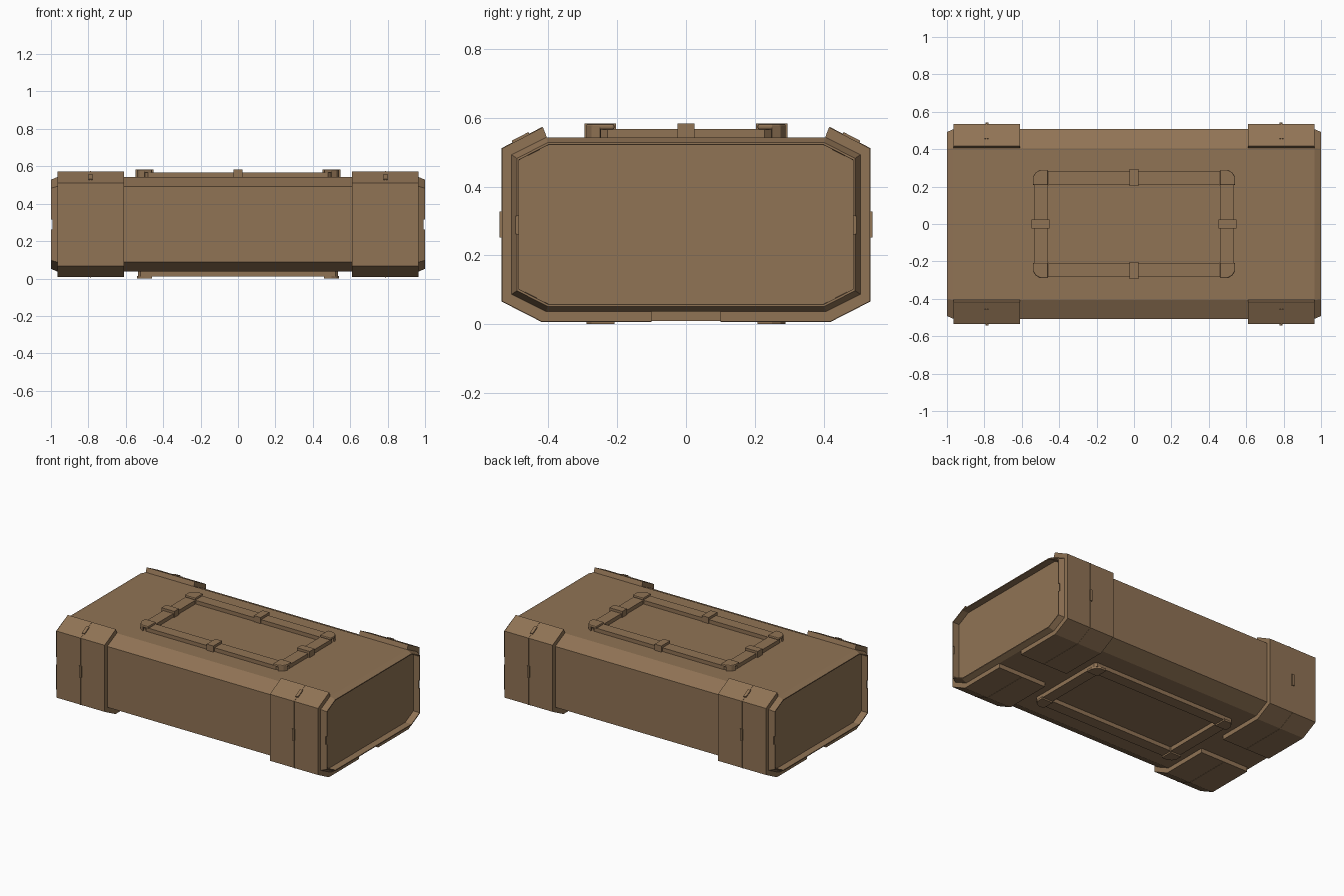
import bpy, bmesh
from mathutils import Vector

cube = bpy.data.objects.get("Cube")
if cube:
    bpy.data.objects.remove(cube, do_unlink=True)

# Single paint colour
COLOR = (0.28, 0.172, 0.09, 1)
paint = bpy.data.materials.new("brown paint")
paint.use_nodes = True
paint.diffuse_color = COLOR
paint.node_tree.nodes["Principled BSDF"].inputs["Base Color"].default_value = COLOR


def loft(name, rings, loop=False):
    """Skin rings of 3D points; cap the ends, or join last to first if loop."""
    bm = bmesh.new()
    rows = [[bm.verts.new(p) for p in ring] for ring in rings]
    n = len(rows[0])
    for a, b in zip(rows, rows[1:] + (rows[:1] if loop else [])):
        for i in range(n):
            j = (i + 1) % n
            bm.faces.new((a[i], a[j], b[j], b[i]))
    if not loop:
        bm.faces.new(rows[0])
        bm.faces.new(rows[-1])
    bmesh.ops.recalc_face_normals(bm, faces=bm.faces)
    mesh = bpy.data.meshes.new(name)
    bm.to_mesh(mesh)
    bm.free()
    mesh.materials.append(paint)
    obj = bpy.data.objects.new(name, mesh)
    bpy.context.collection.objects.link(obj)
    return obj


def prism_x(name, profile, x0, x1):
    return loft(name, [[(x, y, z) for y, z in profile] for x in (x0, x1)])


def prism_z(name, outline, z0, z1):
    return loft(name, [[(x, y, z) for x, y in outline] for z in (z0, z1)])


def box(name, x0, x1, y0, y1, z0, z1):
    return prism_z(name, [(x0, y0), (x1, y0), (x1, y1), (x0, y1)], z0, z1)


def octagon(hx, hy, cx, cy):
    """Rectangle outline with cut corners."""
    return [(-hx, cy - hy), (cx - hx, -hy), (hx - cx, -hy), (hx, cy - hy),
            (hx, hy - cy), (hx - cx, hy), (cx - hx, hy), (-hx, hy - cy)]


# Case body: octagonal section, tapered end rims around recessed panels
MID = 0.29
stations = [(0.955, 0.022), (1, 0.021), (1, 0.015), (0.965, 0)]


def section(x, inset):
    return [(x, y, MID + z) for y, z in
            octagon(0.507 - inset, 0.253 - inset, 0.1 - inset * 0.7, 0.05 - inset * 0.3)]


body = loft("case_body", [section(-x, i) for x, i in stations]
            + [section(x, i) for x, i in reversed(stations)])

# Notches in the end rims
for sx in (-1, 1):
    for sy in (-1, 1):
        x = sorted((sx * 0.992, sx * 1.02))
        y = sorted((sy * 0.475, sy * 0.53))
        cutter = box("rim_notch_cutter", *x, *y, 0.262, 0.315)
        cutter.hide_render = True
        mod = body.modifiers.new("rim_notch", 'BOOLEAN')
        mod.object = cutter
        mod.solver = 'EXACT'
# Bake the notches and discard the cutters
bpy.context.view_layer.update()
graph = bpy.context.evaluated_depsgraph_get()
baked = bpy.data.meshes.new_from_object(body.evaluated_get(graph))
body.modifiers.clear()
body.data = baked
for obj in [o for o in bpy.data.objects if o.name.startswith("rim_notch_cutter")]:
    bpy.data.objects.remove(obj, do_unlink=True)

# Wrap-around corner brackets with seams and latches
BRACKET = [(0.416, 0.573), (0.535, 0.511), (0.535, 0.067), (0.42, 0.008), (0.1, 0.008),
           (0.1, 0.04), (0.41, 0.04), (0.506, 0.088), (0.506, 0.492), (0.405, 0.544)]
SEAM = [(0.418, 0.574), (0.5365, 0.512), (0.5365, 0.066), (0.42, 0.0065), (0.1, 0.0065),
        (0.1, 0.02), (0.42, 0.02), (0.52, 0.07), (0.52, 0.5), (0.416, 0.56)]
edge = Vector((0.535, 0.511))
slope = (Vector((0.416, 0.573)) - edge).normalized()
out = Vector((-slope.y, slope.x))
if out.y < 0:
    out.negate()
for sx, xside in ((-1, "right"), (1, "left")):
    for sy, yside in ((-1, "front"), (1, "back")):
        tag = f"{yside}_{xside}"
        prism_x("bracket_" + tag, [(sy * y, z) for y, z in BRACKET], sx * 0.61, sx * 0.965)
        prism_x("bracket_seam_" + tag, [(sy * y, z) for y, z in SEAM], sx * 0.786, sx * 0.79)
        # Latch on the side
        ys = sorted((sy * 0.53, sy * 0.543))
        xs = sorted((sx * 0.778, sx * 0.794))
        box("side_latch_" + tag, *xs, *ys, 0.252, 0.328)
        # Latch lying on the sloped upper flange
        clip = [edge + slope * t + out * h for t, h in
                ((0.035, -0.005), (0.035, 0.007), (0.09, 0.007), (0.09, -0.005))]
        prism_x("top_latch_" + tag, [(sy * p.x, p.y) for p in clip], sx * 0.778, sx * 0.798)


# Raised rectangular frames above and below
def frame(name, corner, z0, z1):
    outer, inner = octagon(0.535, 0.283, corner, corner), octagon(0.46, 0.208, 0.004, 0.004)
    loft(name, [[(x, y, z) for x, y in o] for o, z in
                ((outer, z0), (outer, z1), (inner, z1), (inner, z0))], loop=True)


frame("top_frame", 0.055, 0.54, 0.568)
frame("bottom_frame", 0.015, 0.01, 0.04)

# Corner guards: an angled plate, with a lip on the upper ones
GUARD = [(0.46, 0.208), (0.46, 0.29), (0.50, 0.29), (0.527, 0.275),
         (0.541, 0.25), (0.541, 0.208)]
LIP = [(0.50, 0.29), (0.527, 0.275), (0.541, 0.25), (0.532, 0.247),
       (0.52, 0.268), (0.498, 0.282)]
for sx in (-1, 1):
    for sy in (-1, 1):
        def flip(points):
            return [(sx * x, sy * y) for x, y in points]
        guard = prism_z("top_corner_guard", flip(GUARD), 0.566, 0.583)
        bevel = guard.modifiers.new("soft_edges", 'BEVEL')
        bevel.width = 0.006
        bevel.segments = 2
        prism_z("top_corner_lip", flip(LIP), 0.542, 0.575)
        prism_z("bottom_corner_guard", flip(GUARD), 0, 0.014)

# Strap clips at the middle of each upper frame side
for s in (-1, 1):
    x = sorted((s * 0.453, s * 0.547))
    y = sorted((s * 0.203, s * 0.295))
    box("frame_clip_side", *x, -0.025, 0.025, 0.542, 0.584)
    box("frame_clip_long", -0.025, 0.025, *y, 0.542, 0.584)
